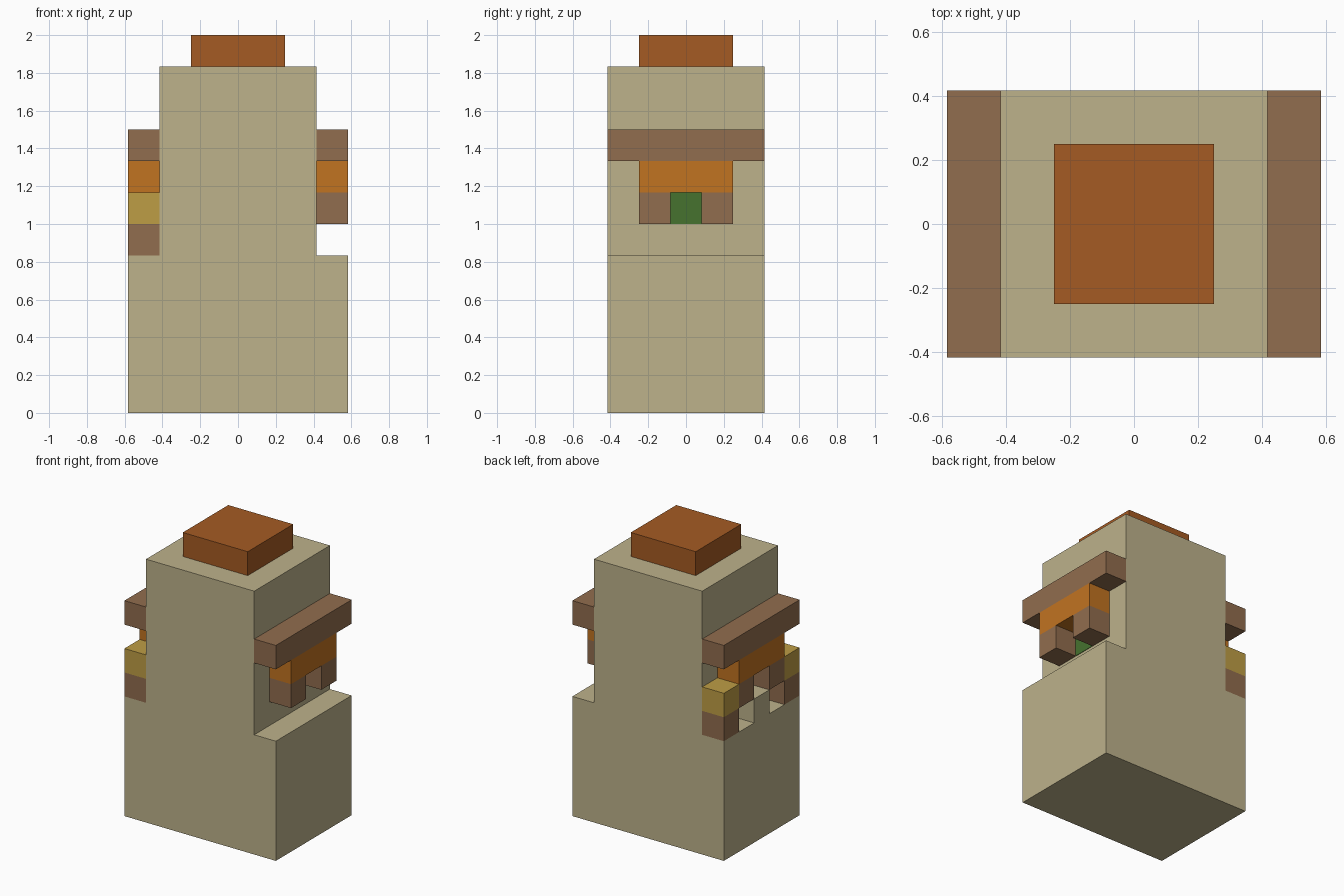
import bpy
import bmesh

if "Cube" in bpy.data.objects:
    bpy.data.objects.remove(bpy.data.objects["Cube"], do_unlink=True)

U = 1 / 6  # one block of the building grid


def material(name, *rgb):
    """Flat colour given as 0-255 display values, stored as linear."""
    lin = [((c / 255 + 0.055) / 1.055) ** 2.4 for c in rgb]
    mat = bpy.data.materials.new(name)
    mat.use_nodes = True
    mat.diffuse_color = (*lin, 1)
    bsdf = mat.node_tree.nodes["Principled BSDF"]
    bsdf.inputs["Base Color"].default_value = (*lin, 1)
    bsdf.inputs["Roughness"].default_value = 0.9
    return mat


tan = material("tan", 189, 178, 139)
rust = material("rust", 165, 91, 35)
brown = material("brown", 145, 109, 78)
orange = material("orange", 193, 115, 33)
yellow = material("yellow", 190, 157, 69)
green = material("green", 70, 114, 47)


def finish(name, bm, mat):
    bmesh.ops.recalc_face_normals(bm, faces=bm.faces)
    mesh = bpy.data.meshes.new(name)
    bm.to_mesh(mesh)
    bm.free()
    mesh.materials.append(mat)
    obj = bpy.data.objects.new(name, mesh)
    bpy.context.collection.objects.link(obj)
    return obj


def block(name, mat, x, y, z):
    """Box from (low, high) ranges measured in grid blocks."""
    bm = bmesh.new()
    bmesh.ops.create_cube(bm, size=1)
    for v in bm.verts:
        v.co = [U * (r[0] if c < 0 else r[1]) for c, r in zip(v.co, (x, y, z))]
    return finish(name, bm, mat)


# Body: stepped outline extruded front to back
half = [(3.5, 0), (3.5, 5), (2.5, 5), (2.5, 11)]
outline = half + [(-x, z) for x, z in reversed(half)]
bm = bmesh.new()
face = bm.faces.new([bm.verts.new((x * U, -2.5 * U, z * U)) for x, z in outline])
ext = bmesh.ops.extrude_face_region(bm, geom=[face])
moved = [g for g in ext["geom"] if isinstance(g, bmesh.types.BMVert)]
bmesh.ops.translate(bm, verts=moved, vec=(0, 5 * U, 0))
finish("body", bm, tan)

# Cap on top
block("cap", rust, (-1.5, 1.5), (-1.5, 1.5), (11, 12))

# Face details shared by both sides
for side, s in (("left", 1), ("right", -1)):
    depth = sorted((2.5 * s, 3.5 * s))
    block(side + "_brow", brown, depth, (-2.5, 2.5), (8, 9))
    block(side + "_upper_face", orange, depth, (-1.5, 1.5), (7, 8))
    block(side + "_front_cheek", brown, depth, (-1.5, -0.5), (6, 7))
    block(side + "_back_cheek", brown, depth, (0.5, 1.5), (6, 7))
    plate = sorted((2.5 * s, 2.52 * s))
    block(side + "_green_plate", green, plate, (-0.5, 0.5), (6, 7))

# Corner posts and middle step on the right side only
for end, y in (("front", (-2.5, -1.5)), ("back", (1.5, 2.5))):
    block(end + "_post", brown, (-3.5, -2.5), y, (5, 6))
    block(end + "_post_top", yellow, (-3.5, -2.5), y, (6, 7))
block("middle_step", tan, (-3.5, -2.5), (-0.5, 0.5), (5, 6))
